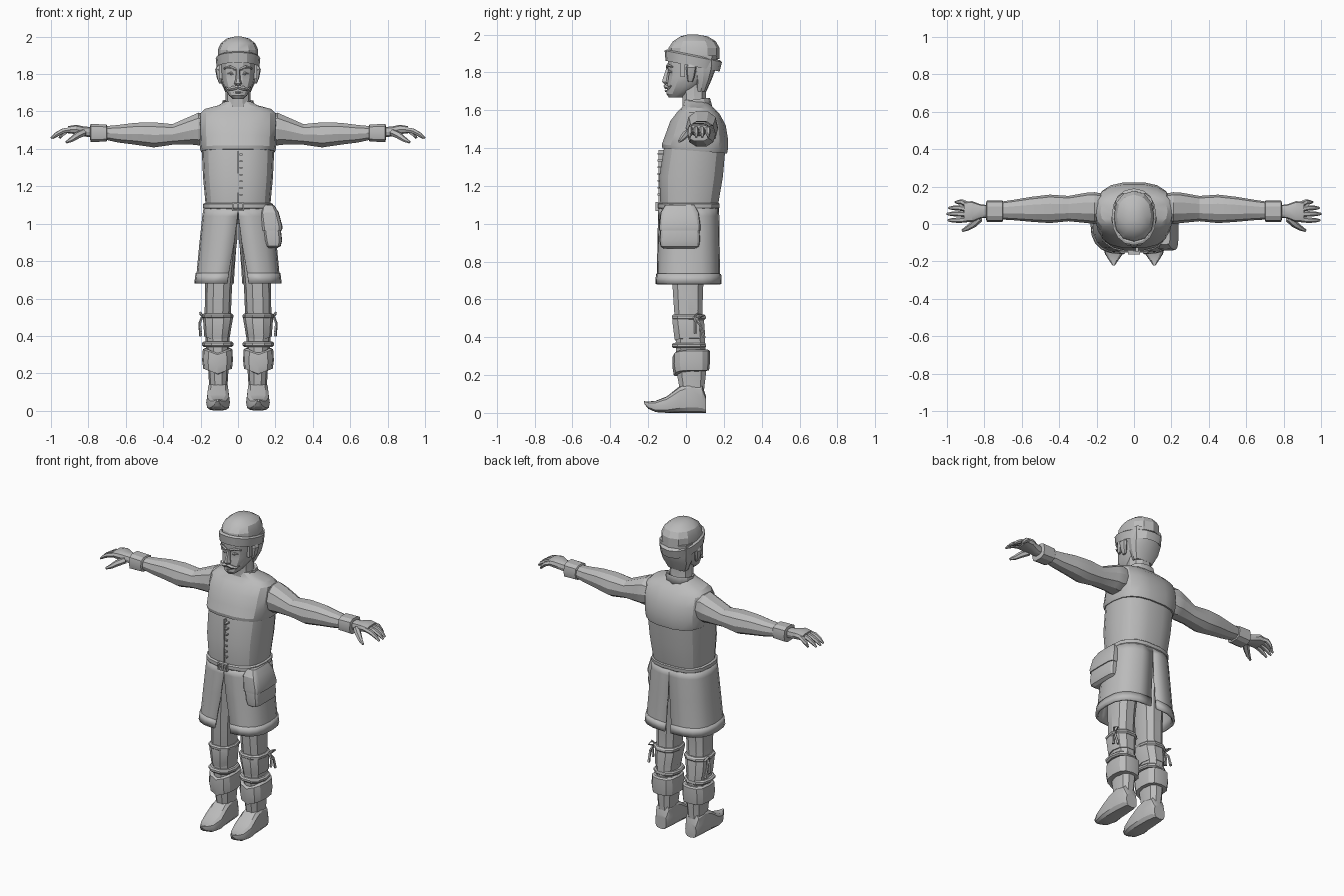
import bpy, bmesh, math
from mathutils import Vector

grey = bpy.data.materials.new("plain_grey")
grey.diffuse_color = (0.5, 0.5, 0.5, 1)


def finish(name, rows, closed=True, cap=True, mirror=False, thick=0.0, angle=25):
    """Skin rows of points into one object."""
    bm = bmesh.new()
    vs = [[bm.verts.new(p) for p in r] for r in rows]
    n = len(rows[0])
    for a, b in zip(vs, vs[1:]):
        for i in range(n if closed else n - 1):
            j = (i + 1) % n
            bm.faces.new((a[i], a[j], b[j], b[i]))
    if cap and closed:
        bm.faces.new(vs[0])
        bm.faces.new(vs[-1])
    bmesh.ops.recalc_face_normals(bm, faces=bm.faces)
    me = bpy.data.meshes.new(name)
    bm.to_mesh(me)
    bm.free()
    me.materials.append(grey)
    ob = bpy.data.objects.new(name, me)
    bpy.context.collection.objects.link(ob)
    bpy.ops.object.select_all(action='DESELECT')
    ob.select_set(True)
    bpy.context.view_layer.objects.active = ob
    bpy.ops.object.shade_smooth_by_angle(angle=math.radians(angle))
    if thick:
        m = ob.modifiers.new("thickness", 'SOLIDIFY')
        m.thickness, m.offset = thick, 0
    if mirror:
        ob.modifiers.new("mirror", 'MIRROR')
    return ob


def sup(v, p):
    return math.copysign(abs(v) ** (2 / p), v)


def loft(name, rings, axis='Z', n=12, p=2.4, tilt=0, vee=0, **kw):
    """Rings are (position, u0, u1, v0, v1); tilt leans them, vee dips the front."""
    rows = []
    for t, u0, u1, v0, v1 in rings:
        row = []
        for i in range(n):
            a = 2 * math.pi * i / n
            c, s = sup(math.cos(a), p), sup(math.sin(a), p)
            u, v = (u0 + u1 + (u1 - u0) * c) / 2, (v0 + v1 + (v1 - v0) * s) / 2
            if axis == 'Z':
                dip = vee * (1 - abs(c)) if s < 0 else 0
                row.append((u, v, t + tilt * (v - (v0 + v1) / 2) - dip))
            else:
                row.append((t, u, v) if axis == 'X' else (u, t, v))
        rows.append(row)
    return finish(name, rows, **kw)


def tube(name, pts, radii, n=6, flat=1.0, **kw):
    """Tapered tube along a path."""
    pts = [Vector(q) for q in pts]
    rows = []
    for k, q in enumerate(pts):
        d = (pts[min(k + 1, len(pts) - 1)] - pts[max(k - 1, 0)]).normalized()
        side = d.cross(Vector((0, 0, 1)) if abs(d.z) < 0.8 else Vector((0, 1, 0))).normalized()
        up = side.cross(d)
        rows.append([q + radii[k] * (side * math.cos(2 * math.pi * i / n)
                     + up * flat * math.sin(2 * math.pi * i / n)) for i in range(n)])
    return finish(name, rows, **kw)


def box(name, x0, x1, y0, y1, z0, z1, **kw):
    rows = [[(x0, y0, z), (x1, y0, z), (x1, y1, z), (x0, y1, z)] for z in (z0, z1)]
    return finish(name, rows, **kw)


def sym(z, h, y0, y1):
    return (z, -h, h, y0, y1)


# Jacket body, shoulder yoke and collar
loft("jacket", [sym(1.07, .172, -.135, .165), sym(1.12, .175, -.138, .175),
                sym(1.25, .187, -.143, .197), sym(1.42, .195, -.115, .212)], n=18, p=2.7)
loft("yoke", [sym(1.385, .198, -.127, .219), sym(1.405, .204, -.13, .223), sym(1.46, .207, -.11, .224),
              sym(1.53, .21, -.085, .212), sym(1.585, .207, -.045, .182), sym(1.612, .18, -.02, .155),
              sym(1.63, .11, -.015, .135), sym(1.65, .075, -.01, .115)], n=18, p=2.7, tilt=-.08)
loft("collar", [sym(1.61, .088, -.035, .135), sym(1.655, .08, -.015, .125), sym(1.645, .066, -.01, .11)],
     n=12, vee=.035, tilt=.1, cap=False, thick=.008)
box("front_seam", -.003, .003, -.146, -.12, 1.1, 1.39)
for i in range(7):
    z = 1.15 + i * .036
    box("button", .008, .024, -.15, -.12, z, z + .009)

# Belt and buckle
loft("belt", [sym(1.078, .18, -.145, .172), sym(1.084, .186, -.15, .178), sym(1.105, .186, -.15, .18),
              sym(1.11, .178, -.143, .175)], n=18, p=2.7)
for z in (1.068, 1.106):
    box("buckle_bar", -.032, .032, -.162, -.14, z, z + .008)
box("buckle_side", .024, .032, -.162, -.14, 1.07, 1.11, mirror=True)
box("buckle_pin", -.004, .004, -.16, -.14, 1.07, 1.11)


# Split skirt with hem, one half mirrored
def skirt(name, rings, thick):
    rows = []
    for z, rx, y0, y1, slit in rings:
        row = []
        for i in range(11):
            a = math.pi * (i / 10 - .5)
            s = slit if a < 0 else slit * .4
            x = s + (rx - s) * sup(math.cos(a), 2.7) if 0 < i < 10 else s
            row.append((x, (y0 + y1 + (y1 - y0) * sup(math.sin(a), 2.7)) / 2, z))
        rows.append(row)
    finish(name, rows, closed=False, mirror=True, thick=thick)


skirt("skirt", [(1.085, .178, -.14, .168, .0), (1.04, .185, -.142, .17, .002), (.9, .2, -.145, .172, .02),
                (.73, .216, -.148, .175, .05), (.685, .222, -.15, .177, .057)], .012)
skirt("skirt_hem", [(.735, .22, -.152, .179, .049), (.68, .227, -.155, .182, .057)], .014)

# Belt pouch with flap
loft("pouch", [(1.04, .12, .215, -.13, .065), (.98, .13, .228, -.137, .072), (.91, .14, .236, -.14, .075),
               (.88, .15, .228, -.135, .07), (.87, .16, .21, -.12, .055)], n=16, p=5)
loft("pouch_flap", [(1.1, .13, .193, -.11, .045), (1.06, .115, .218, -.135, .068), (.985, .122, .238, -.143, .078),
                    (.965, .125, .236, -.142, .077)], n=16, p=5)

# Sleeves and cuffs
loft("sleeve", [(.16, .02, .16, 1.44, 1.58), (.21, .0, .17, 1.415, 1.598), (.25, .005, .168, 1.42, 1.58),
                (.35, .015, .15, 1.42, 1.535), (.45, .005, .157, 1.405, 1.545), (.55, .012, .145, 1.42, 1.542),
                (.64, .02, .13, 1.432, 1.53), (.72, .025, .118, 1.45, 1.522)], 'X', n=10, p=2.3, mirror=True)
loft("cuff", [(.7, .02, .12, 1.445, 1.525), (.704, .012, .125, 1.438, 1.532), (.787, .012, .125, 1.435, 1.535),
              (.79, .022, .115, 1.447, 1.525)], 'X', n=10, p=3, mirror=True)

# Hands
loft("palm", [(.77, .035, .1, 1.46, 1.518), (.82, .03, .105, 1.465, 1.52), (.865, .01, .122, 1.478, 1.53),
              (.91, .012, .12, 1.483, 1.522)], 'X', n=10, p=3, mirror=True)
for name, y, tip, dy in (("index", .024, .995, -.004), ("middle", .052, 1.0, .002),
                         ("ring", .08, .99, .006), ("little", .107, .955, .01)):
    L = tip - .895
    tube(name + "_finger", [(.895, y, 1.503), (.895 + L * .4, y + dy, 1.496), (.895 + L * .75, y + dy, 1.477),
                            (tip, y + dy, 1.457)], [.015, .0145, .012, .006], mirror=True)
tube("thumb", [(.825, .03, 1.488), (.86, -.002, 1.472), (.89, -.022, 1.45), (.918, -.036, 1.435)],
     [.02, .019, .014, .007], mirror=True)

# Trousers and lower legs
loft("leg", [(1.06, .0, .165, -.1, .13), (.92, .003, .175, -.085, .12), (.8, .018, .177, -.08, .105),
             (.66, .032, .176, -.074, .094), (.54, .037, .178, -.066, .09), (.45, .045, .178, -.055, .098),
             (.36, .046, .172, -.058, .106), (.2, .052, .158, -.05, .108), (.12, .057, .154, -.035, .098),
             (.05, .06, .152, -.03, .1)], n=10, mirror=True)
# Knee wraps, garters and boot cuffs
loft("knee_wrap", [(.515, .03, .185, -.073, .095), (.5, .026, .188, -.076, .098), (.42, .04, .182, -.066, .104),
                   (.395, .043, .18, -.062, .106)], n=10, vee=.02, mirror=True)
for z in (.5, .35):
    loft("garter", [(z - .008, .032, .184, -.07, .102), (z, .025, .193, -.078, .11), (z + .012, .025, .193, -.078, .108),
                    (z + .02, .032, .184, -.07, .1)], n=10, mirror=True)
loft("boot_cuff", [(.335, .04, .178, -.06, .115), (.328, .03, .188, -.07, .126), (.27, .027, .192, -.072, .127),
                   (.225, .032, .186, -.064, .122), (.222, .05, .165, -.05, .108)], n=12, p=2.8, vee=.028,
     mirror=True)
# Garter tie ends
for y, z in ((.095, .4), (.05, .42)):
    tube("tie_end", [(.188, .045, .51), (.204, (y + .05) / 2, .47), (.2, y, z)], [.007, .007, .009],
         n=5, mirror=True)
tube("tie_loop", [(.186, .04, .5), (.202, .06, .525), (.2, .095, .515), (.186, .05, .495)], [.006] * 4,
     n=5, mirror=True)

# Pointed shoes
loft("shoe", [(.105, .068, .145, .0, .09), (.085, .058, .155, .0, .15), (.02, .05, .163, .0, .165),
              (-.035, .047, .166, .0, .14), (-.1, .043, .17, .0, .088), (-.16, .06, .155, .004, .064),
              (-.2, .088, .13, .022, .06), (-.222, .103, .115, .05, .062)], 'Y', n=12, p=3.2, mirror=True)

# Neck, head and hair
loft("neck", [sym(1.6, .078, -.02, .12), sym(1.65, .066, -.02, .108), sym(1.74, .066, -.025, .11)], n=10)
loft("head", [sym(1.668, .028, -.092, -.02), sym(1.685, .048, -.104, .02), sym(1.725, .074, -.102, .08),
              sym(1.77, .09, -.095, .12), sym(1.8, .094, -.092, .14), sym(1.83, .097, -.1, .15),
              sym(1.91, .098, -.095, .16)], n=14, p=2.3)
loft("hair", [sym(1.7, .066, .05, .108), sym(1.76, .094, .045, .135), sym(1.82, .103, .03, .158),
              sym(1.89, .105, .0, .17)], n=12, p=2.8)
box("sideburn", .084, .102, -.03, -.005, 1.775, 1.87, mirror=True)
loft("ear", [(1.75, .085, .1, .01, .035), (1.775, .085, .112, .005, .045), (1.825, .085, .122, .0, .055),
             (1.845, .088, .112, .01, .045)], n=8, mirror=True)

# Face
loft("nose", [sym(1.738, .014, -.118, -.08), sym(1.75, .021, -.13, -.08), sym(1.775, .013, -.123, -.08),
              sym(1.825, .01, -.104, -.08)], n=6, p=2)
tube("brow", [(.012, -.1, 1.825), (.04, -.096, 1.838), (.074, -.072, 1.83)], [.007, .009, .005],
     n=5, mirror=True)
tube("eye", [(.02, -.09, 1.8), (.037, -.088, 1.804), (.056, -.076, 1.801)], [.003, .009, .003],
     mirror=True)
tube("moustache", [(0, -.108, 1.73), (.028, -.106, 1.724), (.05, -.092, 1.718), (.066, -.078, 1.73)],
     [.01, .012, .008, .003], n=5, mirror=True)
tube("lower_lip", [(-.026, -.094, 1.703), (0, -.106, 1.702), (.026, -.094, 1.703)], [.003, .007, .003], n=5)

# Knitted cap with turned-up band
loft("cap_band", [sym(1.845, .108, -.1, .168), sym(1.833, .114, -.108, .178), sym(1.885, .119, -.113, .19),
                  sym(1.893, .108, -.1, .178)], n=16, p=2.2, tilt=-.2)
loft("cap_crown", [sym(1.87, .108, -.1, .178), sym(1.93, .108, -.092, .177), sym(1.965, .092, -.068, .157),
                   sym(1.99, .06, -.03, .115), sym(2.0, .02, .01, .06)], n=12, p=2.2)
